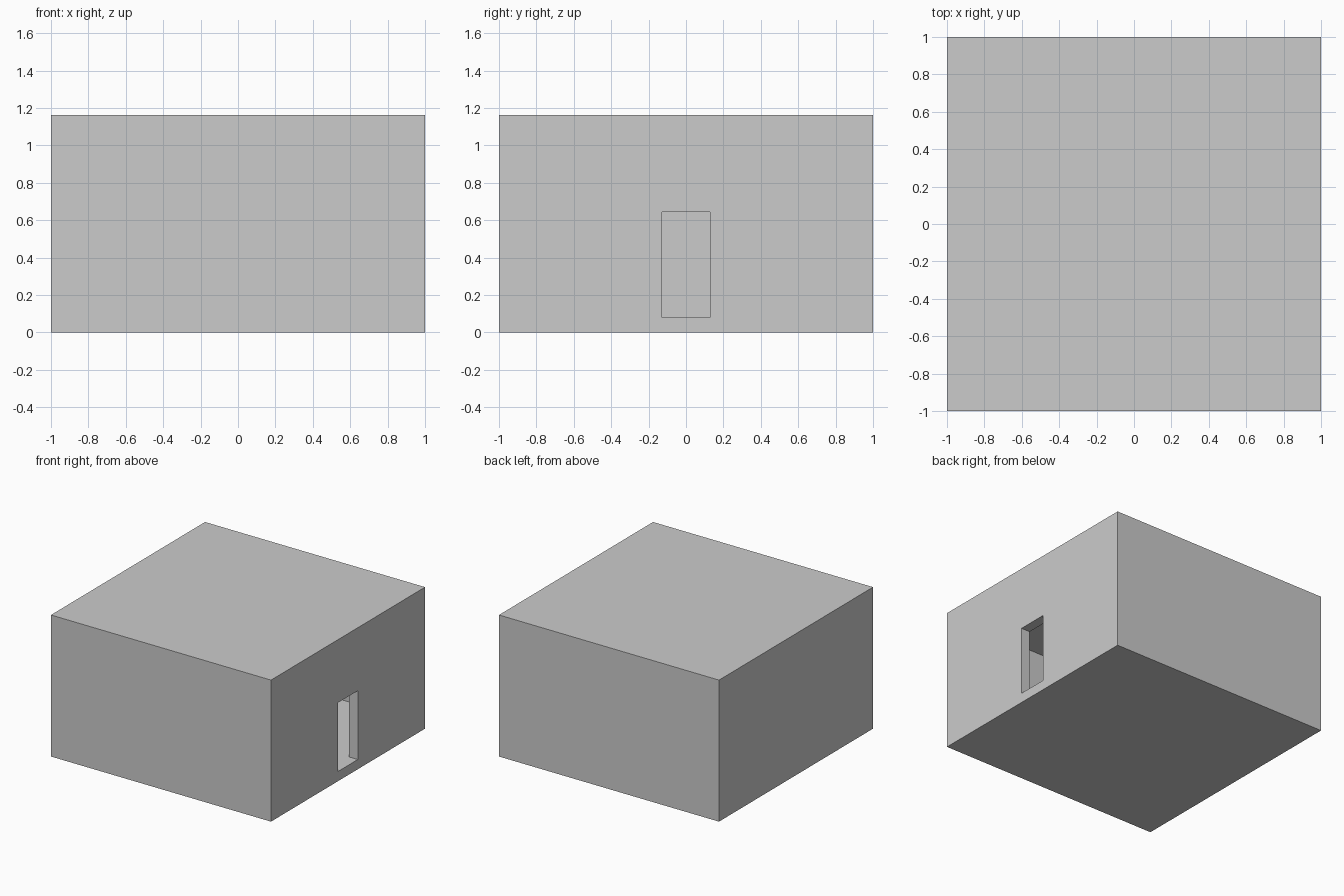
import bpy

if "Cube" in bpy.data.objects:
    bpy.data.objects.remove(bpy.data.objects["Cube"])

WALL = 0.08      # thickness of walls, floor and ceiling
HEIGHT = 1.163


def box(name, x, y, z):
    """Axis-aligned box from (min, max) ranges."""
    bpy.ops.mesh.primitive_cube_add(size=1, location=[sum(r) / 2 for r in (x, y, z)])
    ob = bpy.context.object
    ob.name = name
    ob.scale = [r[1] - r[0] for r in (x, y, z)]
    bpy.ops.object.transform_apply(location=True, rotation=False, scale=True)
    return ob


def cut(target, cutter):
    mod = target.modifiers.new(cutter.name, 'BOOLEAN')
    mod.operation = 'DIFFERENCE'
    mod.solver = 'EXACT'
    mod.object = cutter
    bpy.context.view_layer.objects.active = target
    bpy.ops.object.modifier_apply(modifier=mod.name)
    bpy.data.objects.remove(cutter, do_unlink=True)


# Closed room shell
room = box("room_shell", (-1, 1), (-1, 1), (0, HEIGHT))

# Hollow interior
inner = 1 - WALL
cut(room, box("interior_cutter", (-inner, inner), (-inner, inner), (WALL, HEIGHT - WALL)))

# Doorway through the right wall, flush with the floor
cut(room, box("doorway_cutter", (0.8, 1.1), (-0.127, 0.127), (WALL, 0.645)))
